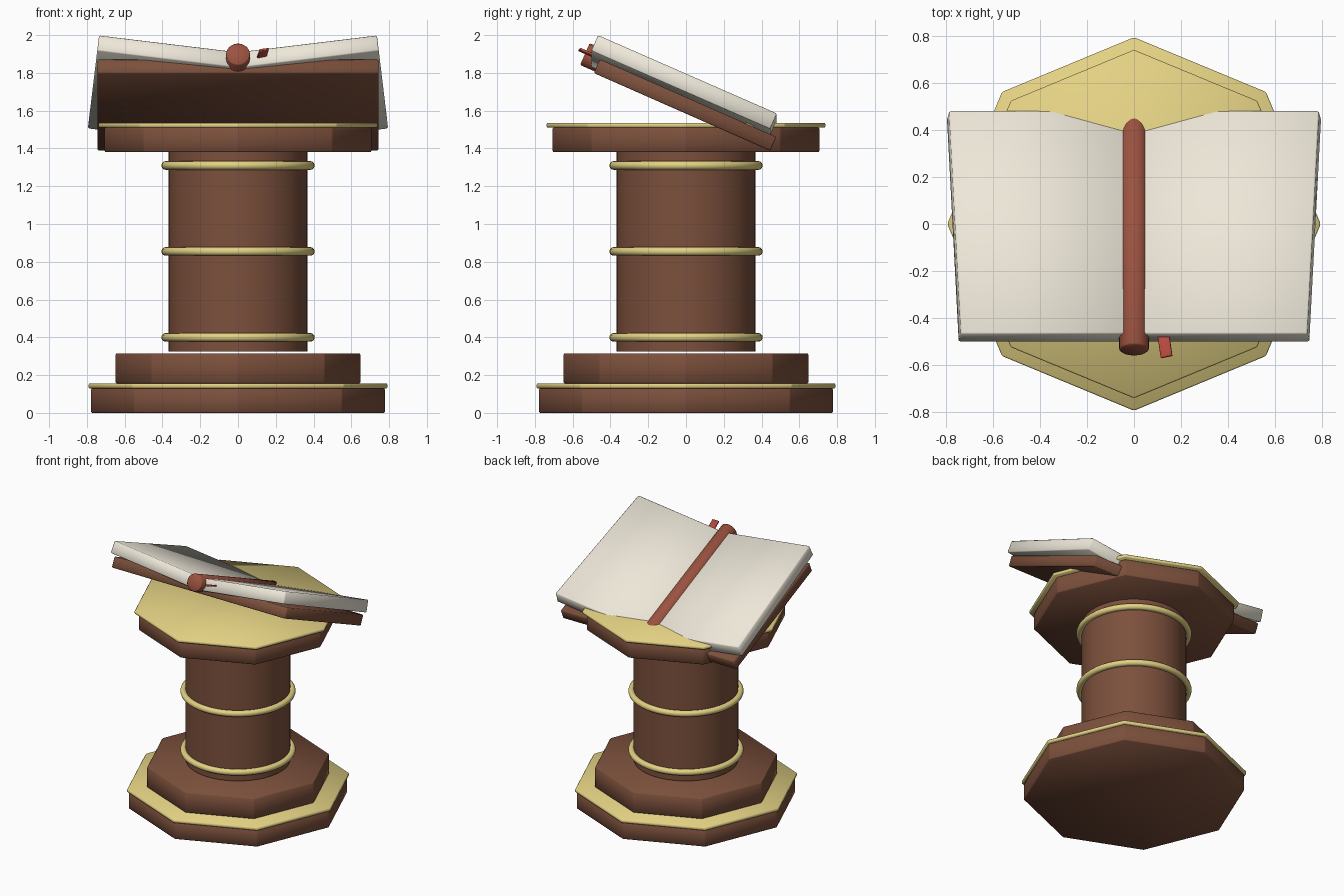
import bpy
from math import pi

default_cube = bpy.data.objects.get("Cube")
if default_cube:
    bpy.data.objects.remove(default_cube, do_unlink=True)

PITCH = 0.415   # slope of the open book
ROLL = 0.12     # upward fan of each page block


def material(name, rgb):
    mat = bpy.data.materials.new(name)
    mat.use_nodes = True
    mat.diffuse_color = (*rgb, 1)
    mat.node_tree.nodes["Principled BSDF"].inputs["Base Color"].default_value = (*rgb, 1)
    return mat


wood = material("brown_wood", (0.2, 0.08, 0.045))
gold = material("pale_gold", (0.77, 0.64, 0.23))
paper = material("paper", (0.85, 0.8, 0.69))
leather = material("red_leather", (0.33, 0.085, 0.05))
ribbon = material("red_ribbon", (0.5, 0.07, 0.05))


def finish(name, mat, bevel=0.0):
    obj = bpy.context.object
    obj.name = name
    obj.data.materials.append(mat)
    if bevel:
        mod = obj.modifiers.new("soft_edges", "BEVEL")
        mod.width = bevel
        mod.segments = 1
    bpy.ops.object.shade_smooth()
    return obj


def disc(name, radius, bottom, top, mat, sides=8, bevel=0.006):
    bpy.ops.mesh.primitive_cylinder_add(
        vertices=sides, radius=radius, depth=top - bottom,
        location=(0, 0, (bottom + top) / 2))
    return finish(name, mat, bevel)


def box(name, size, location, rotation, mat, bevel):
    bpy.ops.mesh.primitive_cube_add(size=1, location=location, rotation=rotation)
    bpy.context.object.scale = size
    bpy.ops.object.transform_apply(location=False, rotation=False, scale=True)
    return finish(name, mat, bevel)


# Octagonal stepped base
disc("base_step_lower", 0.78, 0, 0.13, wood)
disc("base_trim", 0.793, 0.13, 0.156, gold)
disc("base_step_upper", 0.65, 0.156, 0.315, wood)

# Round column with three gold rings
column = disc("column", 0.368, 0.325, 1.385, wood, sides=48, bevel=0)
bpy.ops.object.shade_smooth_by_angle()
for i, z in enumerate((0.4, 0.855, 1.31)):
    bpy.ops.mesh.primitive_torus_add(
        major_radius=0.383, minor_radius=0.023,
        major_segments=48, minor_segments=12, location=(0, 0, z))
    finish(f"column_ring_{i + 1}", gold)

# Octagonal table top
disc("table_top", 0.708, 1.38, 1.51, wood)
disc("table_trim", 0.74, 1.51, 1.535, gold)

# Open book resting across the table
box("book_cover", (1.49, 1.02, 0.08), (0, -0.005, 1.63), (-PITCH, 0, 0), wood, 0.006)
for side, label in ((1, "left"), (-1, "right")):
    box(f"page_block_{label}", (0.75, 1.035, 0.09), (side * 0.393, -0.01, 1.707),
        (-PITCH, -side * ROLL, 0), paper, 0.006)

# Rounded spine between the page blocks
bpy.ops.mesh.primitive_cylinder_add(
    vertices=32, radius=0.063, depth=1.1,
    location=(0, -0.032, 1.678), rotation=(pi / 2 - PITCH, 0, 0))
finish("book_spine", leather, 0.006)

# Bookmark ribbon peeking out of the pages
box("bookmark", (0.05, 0.23, 0.012), (0.123, -0.46, 1.878),
    (-PITCH, -ROLL, 0.2), ribbon, 0.002)
